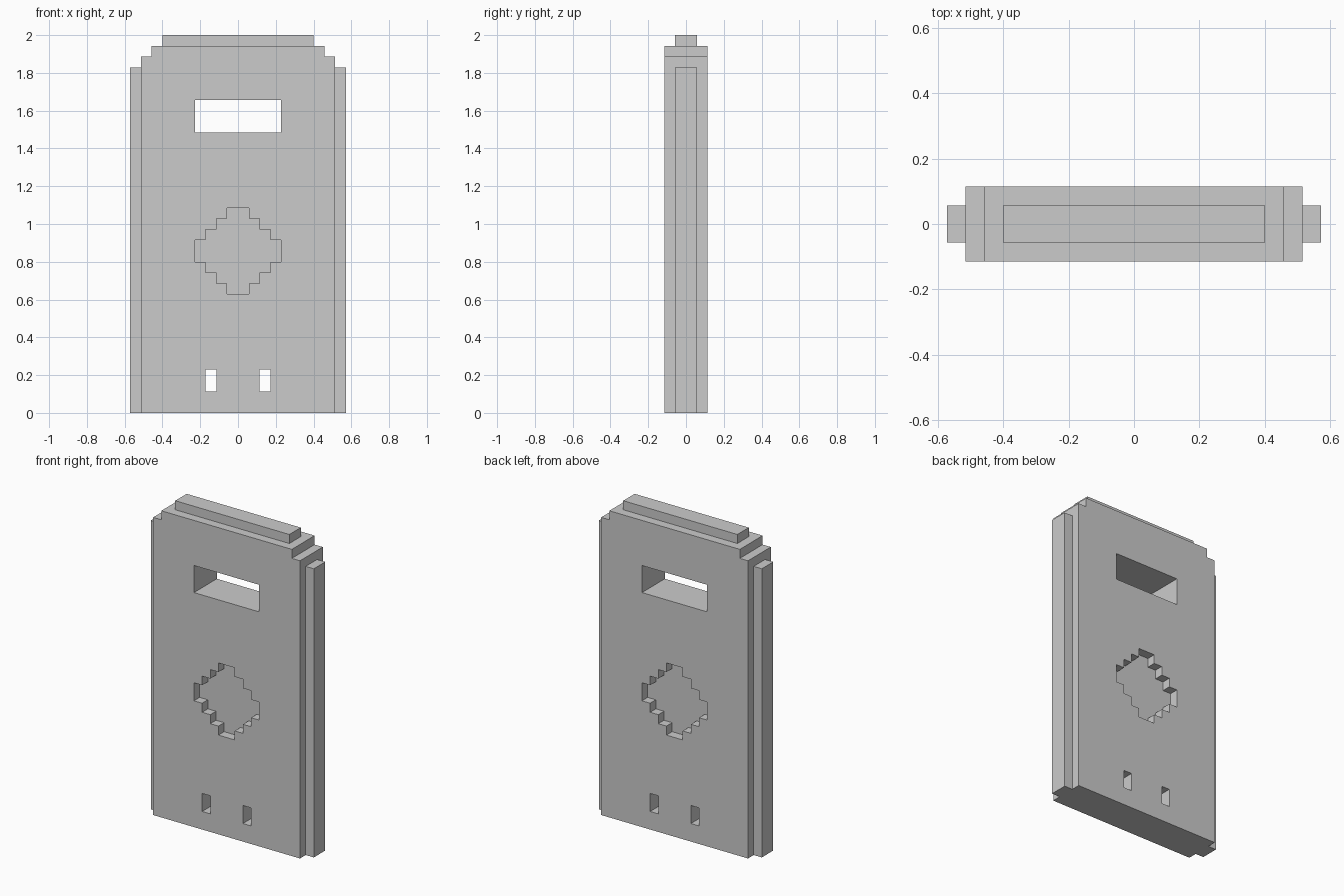
import bpy, bmesh

if "Cube" in bpy.data.objects:
    bpy.data.objects.remove(bpy.data.objects["Cube"])

U = 2 / 35  # one grid step


def prism(name, half, y0, y1, mirror=True):
    """Extrude a front outline (x, z in steps) from y0 to y1; mirror closes it across x = 0."""
    pts = half + [(-x, z) for x, z in reversed(half)] if mirror else half
    bm = bmesh.new()
    face = bm.faces.new([bm.verts.new((x * U, y0 * U, z * U)) for x, z in pts])
    ext = bmesh.ops.extrude_face_region(bm, geom=[face])
    new = [v for v in ext["geom"] if isinstance(v, bmesh.types.BMVert)]
    bmesh.ops.translate(bm, verts=new, vec=(0, (y1 - y0) * U, 0))
    bmesh.ops.recalc_face_normals(bm, faces=bm.faces)
    me = bpy.data.meshes.new(name)
    bm.to_mesh(me)
    bm.free()
    ob = bpy.data.objects.new(name, me)
    bpy.context.collection.objects.link(ob)
    return ob


def combine(target, other, operation):
    mod = target.modifiers.new(operation.lower(), 'BOOLEAN')
    mod.operation = operation
    mod.solver = 'EXACT'
    mod.object = other
    bpy.context.view_layer.objects.active = target
    bpy.ops.object.modifier_apply(modifier=mod.name)
    bpy.data.objects.remove(other)


# Main slab with stepped top corners
slab = prism("door_slab", [(9, 0), (9, 33), (8, 33), (8, 34)], -2, 2)

# Thin tongue running round the sides and top
tongue = prism("edge_tongue", [(10, 0), (10, 32), (7, 32), (7, 35)], -1, 1)
combine(slab, tongue, 'UNION')

# Window opening
combine(slab, prism("window_cutter", [(4, 26), (4, 29)], -3, 3), 'DIFFERENCE')

# Pair of small slots near the bottom
for s in (-1, 1):
    slot = [(2 * s, 2), (3 * s, 2), (3 * s, 4), (2 * s, 4)]
    combine(slab, prism("slot_cutter", slot, -3, 3, False), 'DIFFERENCE')

# Stepped diamond recess on both faces
diamond = []
for i in range(4):
    diamond += [(i + 1, 11 + i), (i + 1, 12 + i)]
diamond += [(x, 30 - z) for x, z in reversed(diamond)]
diamond = [p for i, p in enumerate(diamond) if p not in diamond[:i] and p != (4, 15)]
for y0, y1 in ((-3, -1), (1, 3)):
    combine(slab, prism("diamond_cutter", diamond, y0, y1), 'DIFFERENCE')
